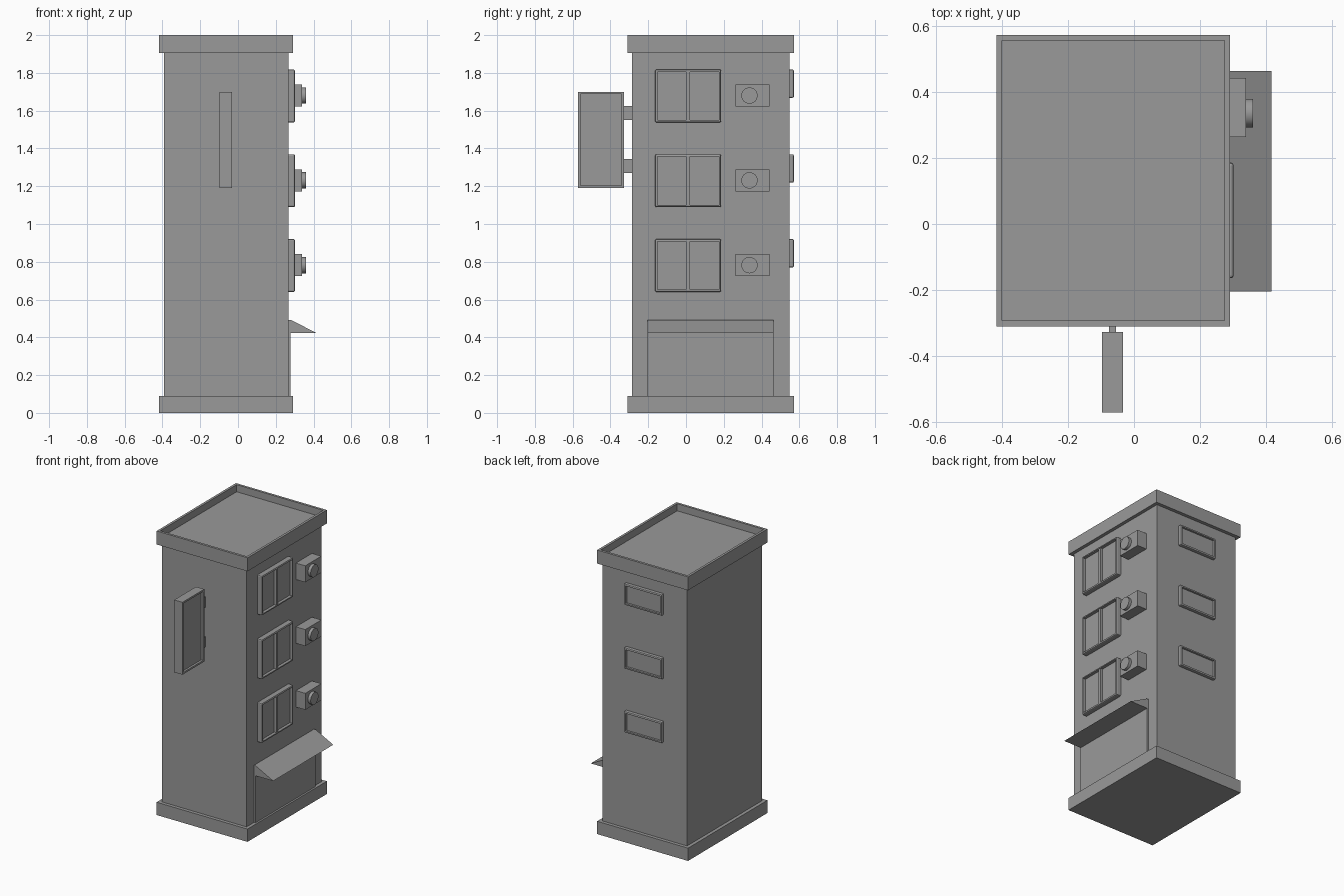
import bpy, bmesh, math
from mathutils import Vector

cube = bpy.data.objects.get("Cube")
if cube:
    bpy.data.objects.remove(cube, do_unlink=True)

grey = bpy.data.materials.new("plain_grey")
grey.use_nodes = True
colour = (0.32, 0.32, 0.32, 1)
grey.diffuse_color = colour
grey.node_tree.nodes["Principled BSDF"].inputs["Base Color"].default_value = colour


def finish(bm, name):
    bmesh.ops.recalc_face_normals(bm, faces=bm.faces[:])
    mesh = bpy.data.meshes.new(name)
    bm.to_mesh(mesh)
    bm.free()
    mesh.materials.append(grey)
    obj = bpy.data.objects.new(name, mesh)
    bpy.context.collection.objects.link(obj)
    return obj


def box(name, low, high, bevel=0, recess=(), border=0, depth=0):
    """Box between two corners; faces along the recess directions are sunk in."""
    bm = bmesh.new()
    bmesh.ops.create_cube(bm, size=1)
    low, high = Vector(low), Vector(high)
    bmesh.ops.scale(bm, vec=high - low, verts=bm.verts)
    bmesh.ops.translate(bm, vec=(low + high) / 2, verts=bm.verts)
    if bevel:
        bmesh.ops.bevel(bm, geom=bm.edges[:], offset=bevel, segments=2,
                        profile=0.5, affect='EDGES')
    bm.normal_update()
    for direction in recess:
        d = Vector(direction)
        face = max((f for f in bm.faces if f.normal.dot(d) > 0.99),
                   key=lambda f: f.calc_area())
        bmesh.ops.inset_individual(bm, faces=[face], thickness=border)
        bmesh.ops.inset_individual(bm, faces=[face], thickness=0.0004)
        bmesh.ops.translate(bm, vec=-d * depth, verts=face.verts[:])
    return finish(bm, name)


WEST, EAST, NORTH, UP = (-1, 0, 0), (1, 0, 0), (0, 1, 0), (0, 0, 1)
X0, X1, Y0, Y1 = -0.393, 0.267, -0.286, 0.549
LIP = 0.024

# Tower, plinth and parapet with sunken roof
box("tower_walls", (X0, Y0, 0.05), (X1, Y1, 1.93))
box("plinth", (X0 - LIP, Y0 - LIP, 0), (X1 + LIP, Y1 + LIP, 0.09))
box("roof_parapet", (X0 - LIP, Y0 - LIP, 1.905), (X1 + LIP, Y1 + LIP, 2),
    recess=[UP], border=LIP, depth=0.05)

# Each storey: double window, air conditioner and rear window
for floor in range(3):
    top = 0.92 + floor * 0.449
    tag = str(floor + 1)
    box("side_window_" + tag, (X1 - 0.01, -0.164, top - 0.28), (0.302, 0.186, top),
        bevel=0.008, recess=[EAST], border=0.006, depth=0.02)
    box("window_mullion_" + tag, (X1, 0, top - 0.27), (0.298, 0.02, top - 0.01))

    box("air_conditioner_" + tag, (X1 - 0.01, 0.263, top - 0.196),
        (0.34, 0.442, top - 0.08))
    bm = bmesh.new()
    bmesh.ops.create_cone(bm, cap_ends=True, segments=32, radius1=0.043,
                          radius2=0.043, depth=0.03)
    fan = finish(bm, "fan_housing_" + tag)
    fan.rotation_euler.y = math.pi / 2
    fan.location = (0.346, 0.336, top - 0.138)
    bpy.ops.object.select_all(action='DESELECT')
    fan.select_set(True)
    bpy.context.view_layer.objects.active = fan
    bpy.ops.object.shade_smooth_by_angle(angle=math.radians(30))

    box("rear_window_" + tag, (-0.211, Y1 - 0.01, top - 0.15), (0.085, 0.571, top),
        bevel=0.007, recess=[NORTH], border=0.009, depth=0.014)

# Hanging sign with a sunken panel on both sides
box("hanging_sign", (-0.097, -0.571, 1.19), (-0.033, -0.328, 1.70),
    recess=[EAST, WEST], border=0.018, depth=0.015)
for level, z in (("lower", 1.27), ("upper", 1.55)):
    box("sign_bracket_" + level, (-0.076, -0.34, z), (-0.054, Y0 + 0.01, z + 0.075))

# Shop shutter and wedge awning
S0, S1 = -0.204, 0.464
box("shop_shutter", (X1 - 0.01, S0, 0.085), (X1 + 0.011, S1, 0.488))
bm = bmesh.new()
profile = [(X1, 0.422), (0.417, 0.422), (X1 + 0.014, 0.492), (X1, 0.492)]
end = bm.faces.new([bm.verts.new((x, S0, z)) for x, z in profile])
grown = bmesh.ops.extrude_face_region(bm, geom=[end])["geom"]
bmesh.ops.translate(bm, vec=(0, S1 - S0, 0),
                    verts=[v for v in grown if isinstance(v, bmesh.types.BMVert)])
finish(bm, "awning")
